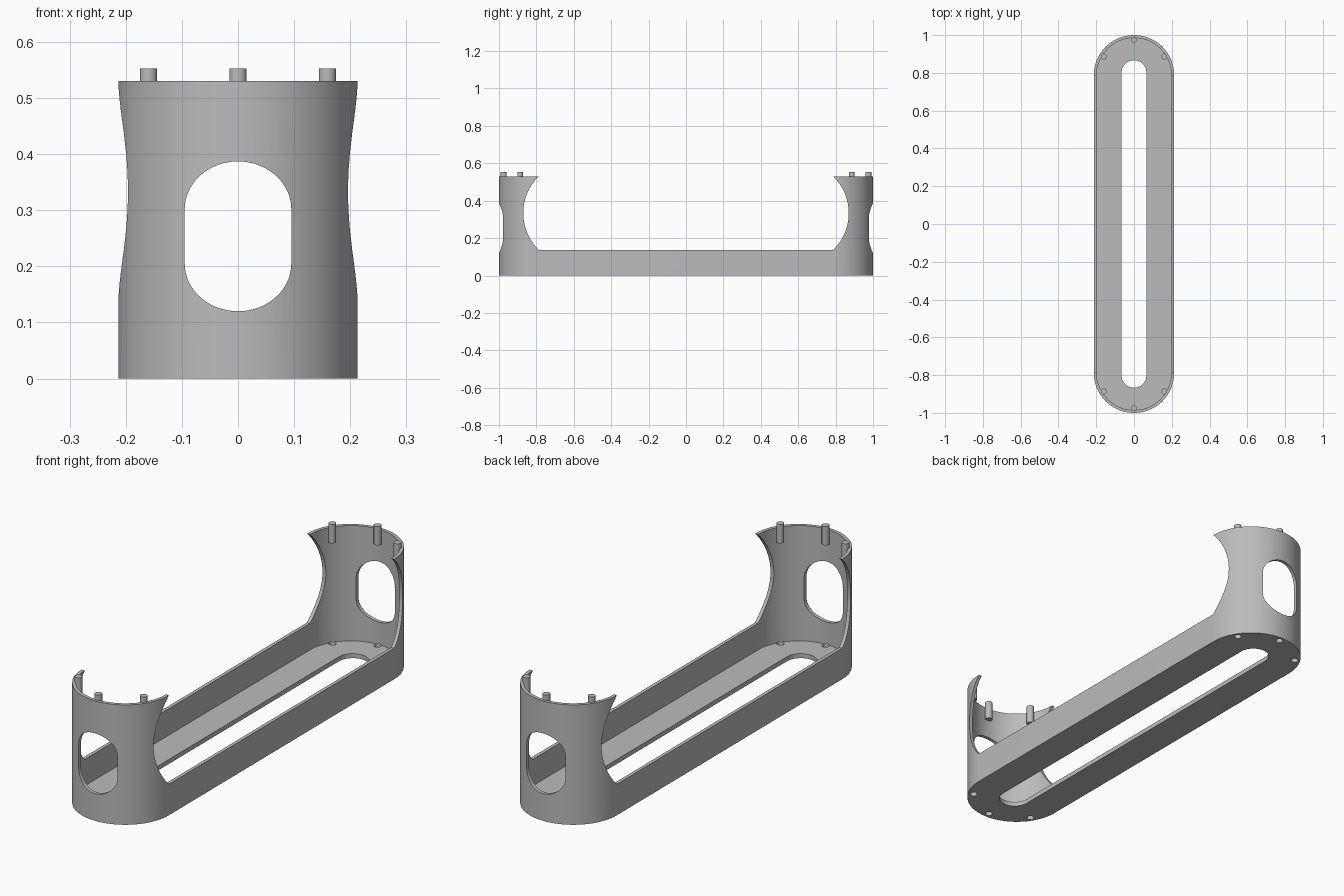
import bpy, bmesh, math

old = bpy.data.objects.get("Cube")
if old:
    bpy.data.objects.remove(old, do_unlink=True)

RADIUS, WALL, FLOOR = 0.213, 0.015, 0.02
CENTRE = 1 - RADIUS              # y of the rounded end centres
LOW, TOP = 0.137, 0.53           # side wall and end tower heights
PIN_R, PIN_RING = 0.0155, 0.188

grey = bpy.data.materials.new("plain grey")
grey.use_nodes = True
colour = (0.5, 0.5, 0.5, 1)
grey.diffuse_color = colour
grey.node_tree.nodes["Principled BSDF"].inputs["Base Color"].default_value = colour

AXES = {"x": lambda a, b, d: (d, a, b),
        "y": lambda a, b, d: (a, d, b),
        "z": lambda a, b, d: (a, b, d)}


def arc(cx, cy, rx, ry, start, end, steps):
    angles = [math.radians(start + (end - start) * i / steps) for i in range(steps + 1)]
    return [(cx + rx * math.cos(t), cy + ry * math.sin(t)) for t in angles]


def stadium(rx, ry, low, high, steps=48):
    return arc(0, high, rx, ry, 0, 180, steps) + arc(0, low, rx, ry, 180, 360, steps)


def prism(name, points, axis, start, end):
    """Extrude a closed 2D outline along an axis."""
    bm = bmesh.new()
    face = bm.faces.new([bm.verts.new(AXES[axis](a, b, start)) for a, b in points])
    moved = bmesh.ops.extrude_face_region(bm, geom=[face])["geom"]
    bmesh.ops.translate(bm, vec=AXES[axis](0, 0, end - start),
                        verts=[v for v in moved if isinstance(v, bmesh.types.BMVert)])
    bmesh.ops.recalc_face_normals(bm, faces=bm.faces)
    mesh = bpy.data.meshes.new(name)
    bm.to_mesh(mesh)
    bm.free()
    mesh.materials.append(grey)
    obj = bpy.data.objects.new(name, mesh)
    bpy.context.collection.objects.link(obj)
    return obj


def select(obj):
    bpy.ops.object.select_all(action="DESELECT")
    obj.select_set(True)
    bpy.context.view_layer.objects.active = obj


def cut(target, cutter):
    mod = target.modifiers.new("cut", "BOOLEAN")
    mod.operation, mod.solver, mod.object = "DIFFERENCE", "EXACT", cutter
    select(target)
    bpy.ops.object.modifier_apply(modifier=mod.name)
    bpy.data.objects.remove(cutter, do_unlink=True)


# Hollow tray with rounded ends
tray = prism("tray", stadium(RADIUS, RADIUS, -CENTRE, CENTRE), "z", 0, TOP)
inner = RADIUS - WALL
cut(tray, prism("cavity", stadium(inner, inner, -CENTRE, CENTRE), "z", FLOOR, 1))

# Long slot in the floor
cut(tray, prism("slot", stadium(0.066, 0.066, -0.801, 0.801, 24), "z", -0.1, 0.1))

# Lowered sides with a curved bite into each end tower
half, depth = (TOP - LOW) / 2, 0.083
bite_r = (half ** 2 + depth ** 2) / (2 * depth)
sweep = math.degrees(math.asin(half / bite_r))
bite = arc(CENTRE + depth - bite_r, (TOP + LOW) / 2, bite_r, bite_r, -sweep, sweep, 40)
right = bite + [(CENTRE, 0.7)]
left = [(-y, z) for y, z in reversed(right)]
cut(tray, prism("side_opening", right + left, "x", -0.5, 0.5))

# Oval window through both end towers
cut(tray, prism("window", stadium(0.095, 0.085, 0.205, 0.302, 32), "y", -1.5, 1.5))

# Locating pins on the rims and matching sockets in the base
for end, side in (("front", -1), ("back", 1)):
    for place, angle in (("left", 32), ("middle", 90), ("right", 148)):
        t = math.radians(angle)
        x, y = PIN_RING * math.cos(t), side * (CENTRE + PIN_RING * math.sin(t))
        circle = arc(x, y, PIN_R, PIN_R, 0, 360, 24)[:-1]
        cut(tray, prism("socket", circle, "z", -0.05, FLOOR + 0.004))
        pin = prism(f"{end}_{place}_pin", circle, "z", 0.47, 0.553)
        select(pin)
        bpy.ops.object.shade_smooth_by_angle(angle=math.radians(30))

select(tray)
bpy.ops.object.shade_smooth_by_angle(angle=math.radians(30))
